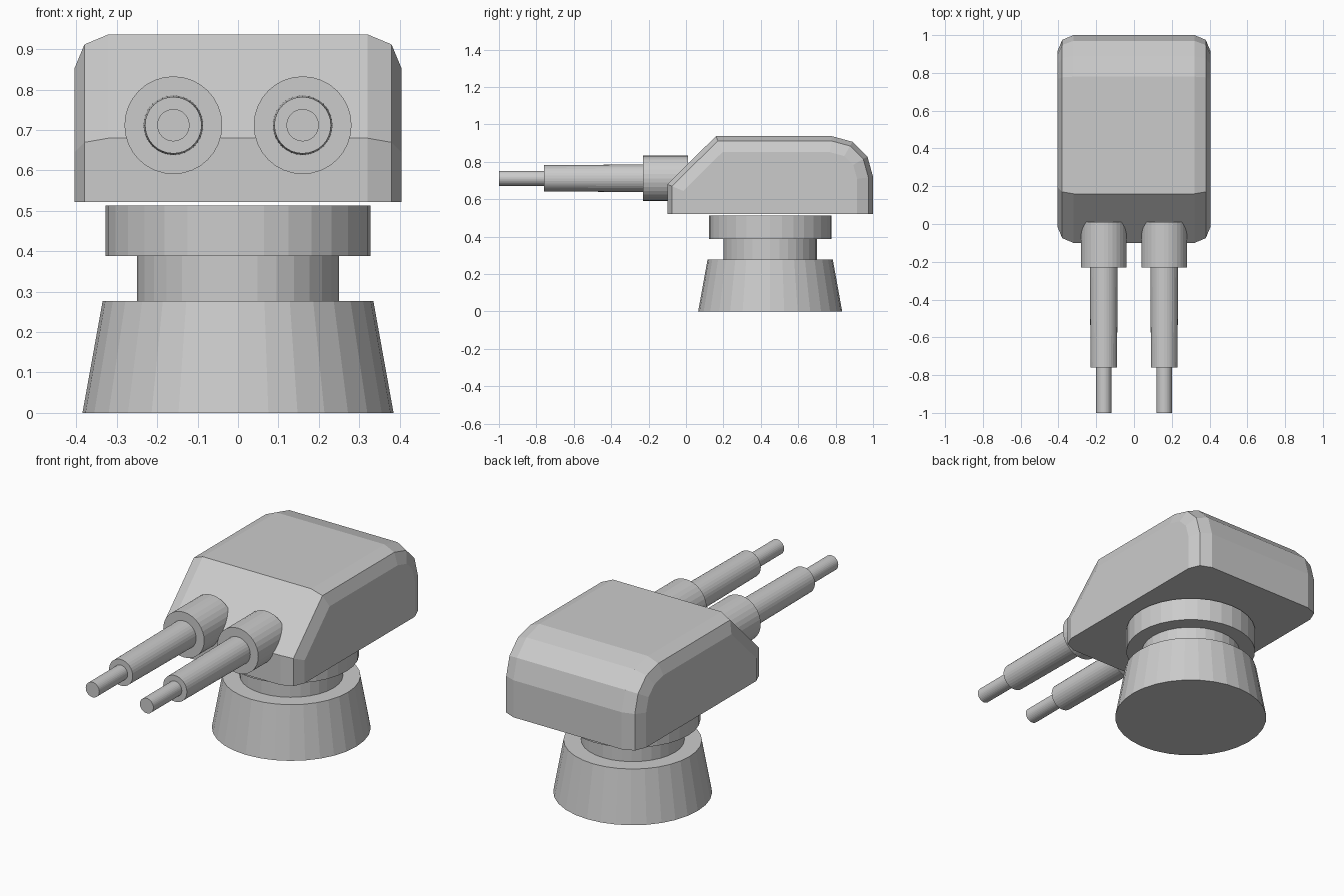
import bpy, bmesh
from math import cos, sin, pi
from mathutils import Vector

if "Cube" in bpy.data.objects:
    bpy.data.objects.remove(bpy.data.objects["Cube"])


def make_object(name, bm):
    bmesh.ops.recalc_face_normals(bm, faces=bm.faces)
    mesh = bpy.data.meshes.new(name)
    bm.to_mesh(mesh)
    bm.free()
    obj = bpy.data.objects.new(name, mesh)
    bpy.context.collection.objects.link(obj)
    return obj


def loft(name, rings):
    """Join equal-sized rings of points and cap both ends."""
    bm = bmesh.new()
    loops = [[bm.verts.new(p) for p in ring] for ring in rings]
    n = len(loops[0])
    for a, b in zip(loops, loops[1:]):
        for i in range(n):
            j = (i + 1) % n
            bm.faces.new((a[i], a[j], b[j], b[i]))
    bm.faces.new(loops[0])
    bm.faces.new(loops[-1])
    return make_object(name, bm)


def turned(name, centre, steps, axis, sides=32):
    """Round part from (position along axis, radius) steps."""
    rings = []
    for t, r in steps:
        ring = []
        for k in range(sides):
            u, v = r * cos(2 * pi * k / sides), r * sin(2 * pi * k / sides)
            ring.append((centre[0] + u, centre[1] + v, t) if axis == 'z'
                        else (centre[0] + u, t, centre[1] + v))
        rings.append(ring)
    return loft(name, rings)


def inset(profile, d):
    """Move every profile side inward by d, keeping the floor (first to last point) in place."""
    pts = [Vector(p) for p in profile]
    lines = []
    for a, b in zip(pts, pts[1:]):
        e = (b - a).normalized()
        lines.append((a + Vector((e.y, -e.x)) * d, e))
    out = [Vector((pts[0].x + d, pts[0].y))]
    for (p, e), (q, f) in zip(lines, lines[1:]):
        t = (q - p).cross(f) / e.cross(f)
        out.append(p + e * t)
    out.append(Vector((pts[-1].x - d, pts[-1].y)))
    return out


# Pedestal, turning neck and collar
turned("pedestal", (0, 0.45), [(0, 0.385), (0.277, 0.335)], 'z')
turned("neck", (0, 0.45), [(0.277, 0.25), (0.388, 0.25)], 'z')
turned("collar", (0, 0.45), [(0.388, 0.328), (0.513, 0.328)], 'z')

# Turret housing: side profile (y, z) lofted across x with bevelled flanks
profile = [(-0.1, 0.522), (-0.1, 0.68), (0.16, 0.937), (0.78, 0.937),
           (0.89, 0.907), (0.97, 0.828), (1.0, 0.72), (1.0, 0.522)]
flanks = [(0.405, 0.085), (0.38, 0.025), (0.32, 0.0)]
sections = [(-x, d) for x, d in flanks] + flanks[::-1]
loft("turret_housing",
     [[(x, p.x, p.y) for p in inset(profile, d)] for x, d in sections])

# Twin guns
for side, x in (("left", -0.16), ("right", 0.16)):
    c = (x, 0.712)
    turned(side + "_gun_sleeve", c, [(0.01, 0.121), (-0.23, 0.121)], 'y')
    turned(side + "_gun_barrel", c, [(-0.2, 0.074), (-0.76, 0.07)], 'y')
    turned(side + "_gun_muzzle", c, [(-0.74, 0.04), (-1.0, 0.04)], 'y')
